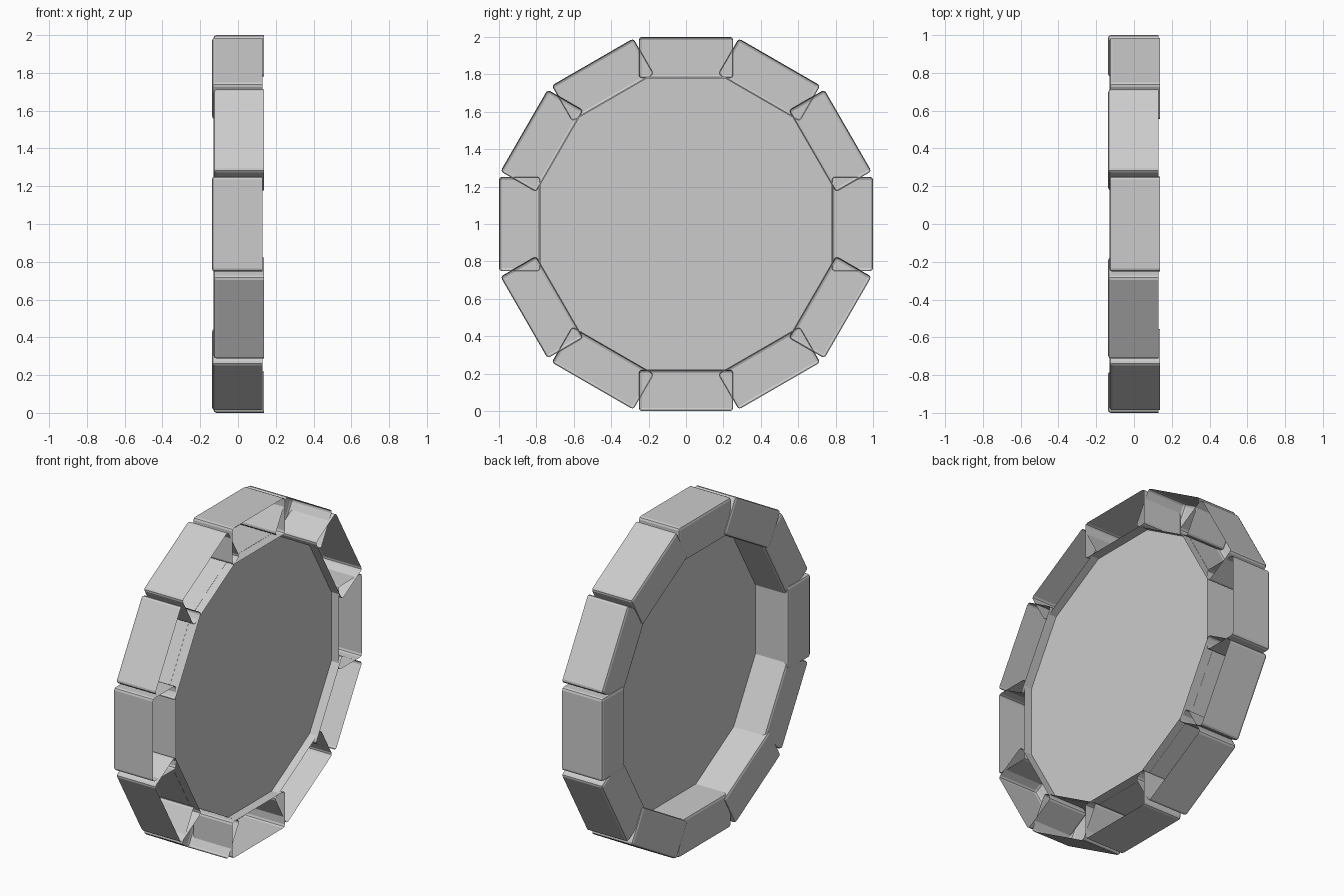
import bpy, bmesh, math
from mathutils import Matrix, Vector

if "Cube" in bpy.data.objects:
    bpy.data.objects.remove(bpy.data.objects["Cube"])

SIDES = 12
R_OUT, R_IN = 1.0, 0.78      # outer and inner distance of each block
HALF_LEN = 0.252             # half tangential length
DEPTH = 0.268


def add_object(name, bm):
    mesh = bpy.data.meshes.new(name)
    bm.to_mesh(mesh)
    bm.free()
    ob = bpy.data.objects.new(name, mesh)
    bpy.context.collection.objects.link(ob)
    return ob


def rim_block(i):
    # Hollow block, open on the +x side, softly bevelled elsewhere
    bm = bmesh.new()
    bmesh.ops.create_cube(bm, size=1)
    bmesh.ops.scale(bm, vec=(DEPTH, 2 * HALF_LEN, R_OUT - R_IN), verts=bm.verts)
    back = [f for f in bm.faces if f.normal.x > 0.9]
    bmesh.ops.delete(bm, geom=back, context='FACES_ONLY')
    edges = [e for e in bm.edges if not e.is_boundary]
    bmesh.ops.bevel(bm, geom=edges, offset=0.016, segments=2, profile=0.5,
                    affect='EDGES', clamp_overlap=True)
    # Neighbouring blocks are staggered slightly along the axis
    shift = 0.004 if i % 2 == 0 else -0.004
    bm.transform(Matrix.Translation((0, 0, 1))
                 @ Matrix.Rotation(i * math.tau / SIDES, 4, 'X')
                 @ Matrix.Translation((shift, 0, (R_OUT + R_IN) / 2)))
    return add_object(f"rim_block_{i + 1:02d}", bm)


# Ring of blocks
for i in range(SIDES):
    rim_block(i)

# Flat panel closing the ring, set close to the open side
bm = bmesh.new()
r = (R_IN + 0.001) / math.cos(math.pi / SIDES)
ring = [bm.verts.new(Vector((0.08,
                             r * math.sin((k + 0.5) * math.tau / SIDES),
                             1 + r * math.cos((k + 0.5) * math.tau / SIDES))))
        for k in range(SIDES)]
bm.faces.new(ring)
add_object("centre_panel", bm)
